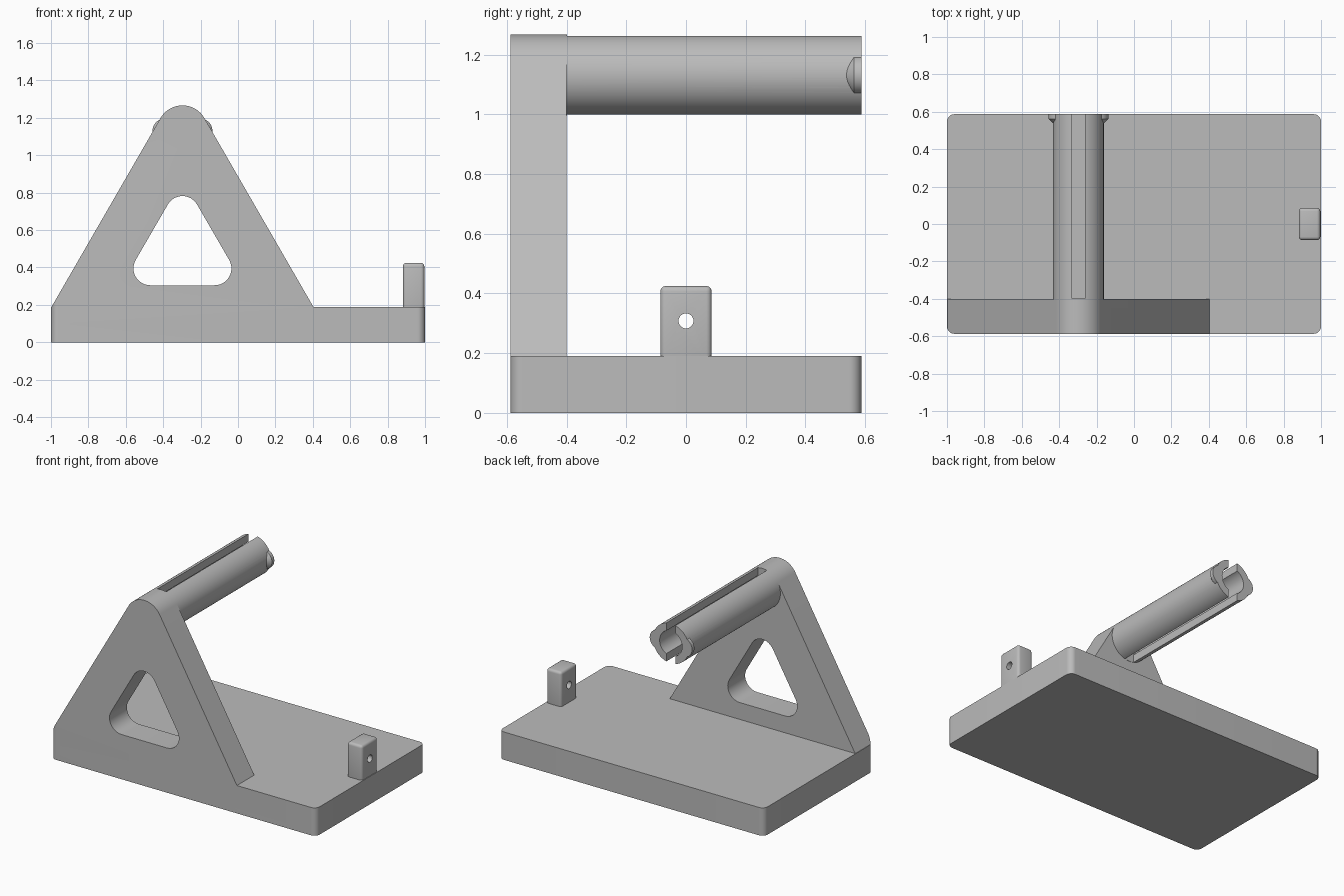
import bpy, bmesh, math
from mathutils import Matrix

if "Cube" in bpy.data.objects:
    bpy.data.objects.remove(bpy.data.objects["Cube"])

gray = bpy.data.materials.new("plain gray")
gray.diffuse_color = (0.5, 0.5, 0.5, 1)
gray.use_nodes = True
gray.node_tree.nodes["Principled BSDF"].inputs["Base Color"].default_value = gray.diffuse_color

CX, CZ, R = -0.297, 1.131, 0.1355      # spool arm axis and radius
FRONT, WALL, BACK = -0.587, -0.4, 0.587


def finish(name, bm):
    bmesh.ops.recalc_face_normals(bm, faces=bm.faces)
    me = bpy.data.meshes.new(name)
    bm.to_mesh(me)
    bm.free()
    me.materials.append(gray)
    ob = bpy.data.objects.new(name, me)
    bpy.context.collection.objects.link(ob)
    return ob


def prism(name, outline, lo, hi, axis):
    """Extrude a 2D outline along z (x, y points) or y (x, z points)."""
    place = (lambda p, t: (p[0], p[1], t)) if axis == 'z' else (lambda p, t: (p[0], t, p[1]))
    bm = bmesh.new()
    a = [bm.verts.new(place(p, lo)) for p in outline]
    b = [bm.verts.new(place(p, hi)) for p in outline]
    bm.faces.new(a)
    bm.faces.new(b)
    n = len(a)
    for i in range(n):
        bm.faces.new((a[i], a[(i + 1) % n], b[(i + 1) % n], b[i]))
    return finish(name, bm)


def arc(cx, cy, r, start, end, n=12):
    return [(cx + r * math.cos(math.radians(start + (end - start) * i / n)),
             cy + r * math.sin(math.radians(start + (end - start) * i / n)))
            for i in range(n + 1)]


def rod(name, x, z, y0, y1, r0, r1, n=64):
    """Round bar or cone along y."""
    bm = bmesh.new()
    m = Matrix.Translation((x, (y0 + y1) / 2, z)) @ Matrix.Rotation(-math.pi / 2, 4, 'X')
    bmesh.ops.create_cone(bm, cap_ends=True, segments=n, radius1=r0, radius2=r1,
                          depth=y1 - y0, matrix=m)
    return finish(name, bm)


def box(name, x0, x1, y0, y1, z0, z1):
    return prism(name, [(x0, y0), (x1, y0), (x1, y1), (x0, y1)], z0, z1, 'z')


def apply(ob, mod):
    bpy.ops.object.select_all(action='DESELECT')
    bpy.context.view_layer.objects.active = ob
    ob.select_set(True)
    bpy.ops.object.modifier_apply(modifier=mod.name)


def boolean(ob, other, op):
    mod = ob.modifiers.new("bool", 'BOOLEAN')
    mod.operation, mod.object, mod.solver = op, other, 'EXACT'
    apply(ob, mod)
    bpy.data.objects.remove(other)


# Rounded base plate
c = 0.04
plate = (arc(1 - c, BACK - c, c, 0, 90) + arc(-1 + c, BACK - c, c, 90, 180) +
         arc(-1 + c, FRONT + c, c, 180, 270) + arc(1 - c, FRONT + c, c, 270, 360))
base = prism("base_plate", plate, 0, 0.19, 'z')

# Triangular upright with rounded top, trimmed to the plate's corners
foot = (CZ + 2 * R - 0.19) / math.sqrt(3)
side = [(CX - foot, 0.19), (CX - foot, 0.1), (CX + foot, 0.1), (CX + foot, 0.19)]
upright = prism("triangular_upright", side + arc(CX, CZ, R, 30, 150, 32), FRONT, WALL, 'y')
boolean(upright, prism("trim", plate, 0.05, 1.5, 'z'), 'INTERSECT')
hole = (arc(CX, 0.692, 0.09, 30, 150) + arc(CX - 0.172, 0.395, 0.09, 150, 270) +
        arc(CX + 0.172, 0.395, 0.09, 270, 390))
boolean(upright, prism("window_cutter", hole, -0.8, -0.2, 'y'), 'DIFFERENCE')
boolean(base, upright, 'UNION')
base.name = "base_and_upright"

# Split hollow arm with snap lips at its open end
arm = rod("spool_arm", CX, CZ, WALL, BACK, R, R, 96)
for s in (-1, 1):
    x = CX + s * 0.095
    lip = rod("lip", x, CZ, 0.562, BACK, 0.065, 0.065, 48)
    boolean(lip, rod("taper", x, CZ, 0.532, 0.562, 0.035, 0.065, 48), 'UNION')
    boolean(arm, lip, 'UNION')
boolean(arm, rod("bore_cutter", CX, CZ, WALL + 0.001, 0.7, 0.085, 0.085), 'DIFFERENCE')
boolean(arm, box("slot_cutter", CX - 0.034, CX + 0.034, WALL + 0.001, 0.7, 0.9, 1.4), 'DIFFERENCE')

# Filament guide tab with a round hole
tab = box("guide_tab", 0.882, 0.996, -0.086, 0.086, 0.15, 0.425)
bev = tab.modifiers.new("round", 'BEVEL')
bev.width, bev.segments = 0.018, 4
apply(tab, bev)
pin = rod("pin", 0, 0, -0.2, 0.2, 0.025, 0.025, 32)
pin.data.transform(Matrix.Translation((0.94, 0, 0.308)) @ Matrix.Rotation(math.pi / 2, 4, 'Z'))
boolean(tab, pin, 'DIFFERENCE')

for ob in (base, arm, tab):
    bpy.ops.object.select_all(action='DESELECT')
    bpy.context.view_layer.objects.active = ob
    ob.select_set(True)
    bpy.ops.object.shade_smooth_by_angle(angle=math.radians(30))
